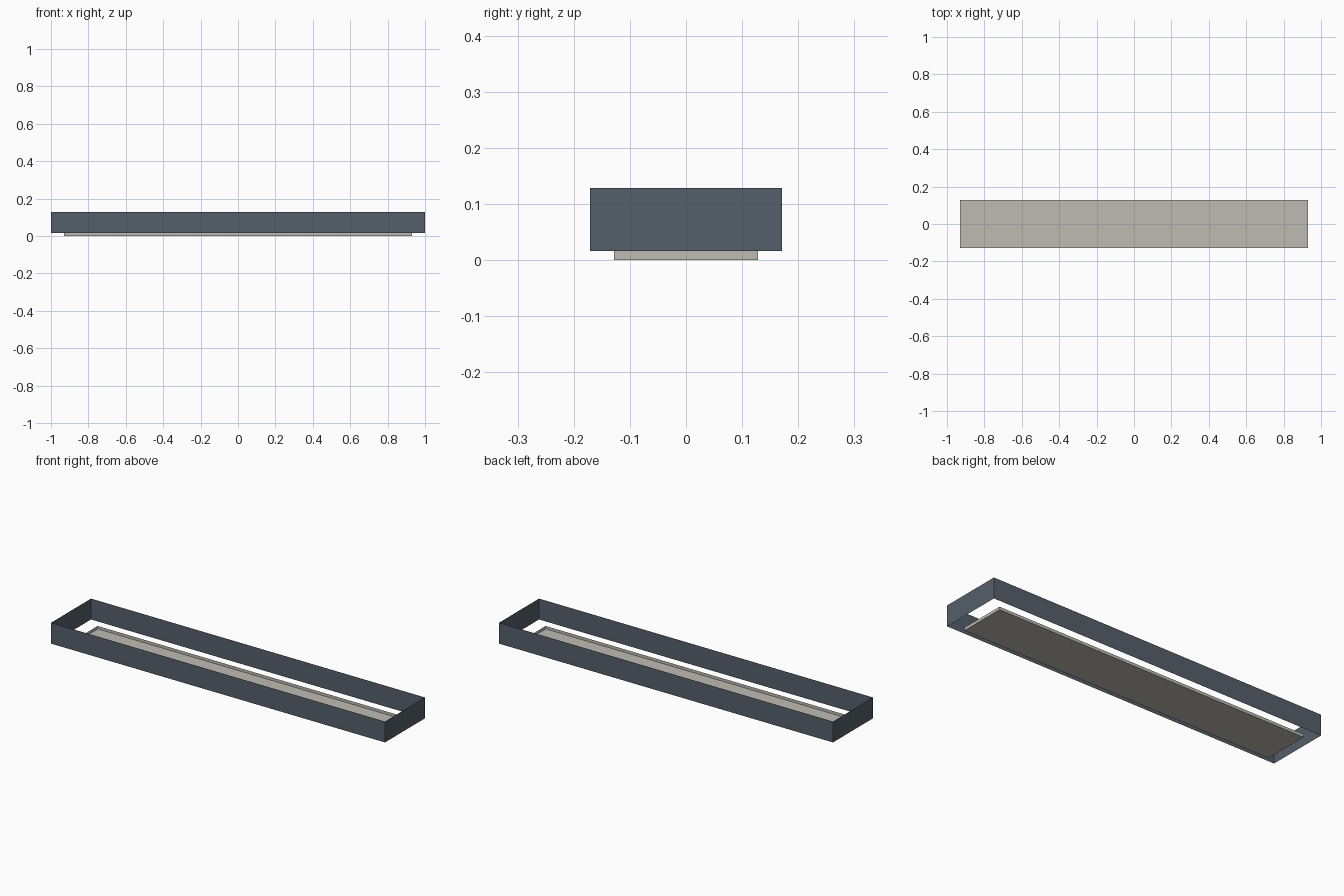
import bpy, bmesh

if "Cube" in bpy.data.objects:
    bpy.data.objects.remove(bpy.data.objects["Cube"])


def material(name, rgb):
    mat = bpy.data.materials.new(name)
    mat.diffuse_color = (*rgb, 1.0)
    mat.use_nodes = True
    mat.node_tree.nodes["Principled BSDF"].inputs["Base Color"].default_value = mat.diffuse_color
    return mat


def open_box(name, half_x, half_y, z0, z1, mat, keep_bottom):
    """Thin sheet box with an open top and an optional floor."""
    bm = bmesh.new()
    bmesh.ops.create_cube(bm, size=2)
    for v in bm.verts:
        v.co = (v.co.x * half_x, v.co.y * half_y, z1 if v.co.z > 0 else z0)
    bm.normal_update()
    caps = [f for f in bm.faces
            if f.normal.z > 0.5 or (f.normal.z < -0.5 and not keep_bottom)]
    bmesh.ops.delete(bm, geom=caps, context='FACES_ONLY')
    mesh = bpy.data.meshes.new(name)
    bm.to_mesh(mesh)
    bm.free()
    mesh.materials.append(mat)
    obj = bpy.data.objects.new(name, mesh)
    bpy.context.collection.objects.link(obj)
    return obj


slate = material("slate grey", (0.09, 0.115, 0.145))
stone = material("warm light grey", (0.52, 0.50, 0.45))

# Outer wall band, open above and below
open_box("outer_frame", 1.0, 0.171, 0.016, 0.129, slate, False)
# Shallow tray below it, open above
open_box("base_tray", 0.93, 0.128, 0.0, 0.016, stone, True)
